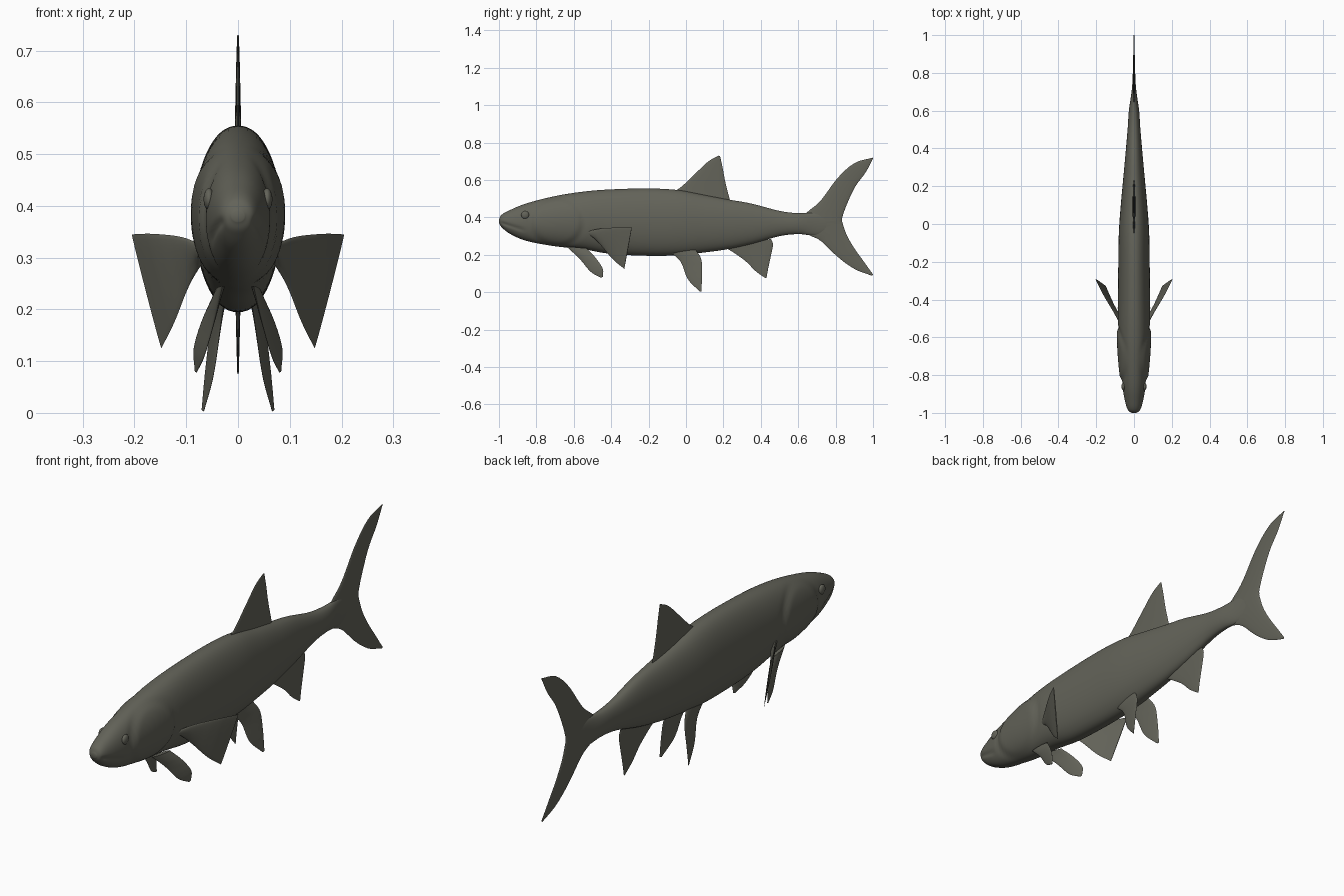
import bpy, bmesh, math
from mathutils import Vector

if "Cube" in bpy.data.objects:
    bpy.data.objects.remove(bpy.data.objects["Cube"], do_unlink=True)

# One dull olive skin colour
skin = bpy.data.materials.new("dark olive grey")
skin.use_nodes = True
colour = (0.125, 0.125, 0.1, 1)
skin.diffuse_color = colour
bsdf = skin.node_tree.nodes["Principled BSDF"]
bsdf.inputs["Base Color"].default_value = colour
bsdf.inputs["Roughness"].default_value = 0.7


def spline(points, steps):
    """Smooth curve through the points, in any dimension."""
    pts = [Vector(p) for p in points]
    pts = [2 * pts[0] - pts[1]] + pts + [2 * pts[-1] - pts[-2]]
    out = []
    for i in range(1, len(pts) - 2):
        a, b, c, d = pts[i - 1:i + 3]
        for k in range(steps):
            t = k / steps
            out.append(b + (c - a) * t / 2 + (2 * a - 5 * b + 4 * c - d) * t * t / 2
                       + (3 * b - a - 3 * c + d) * t ** 3 / 2)
    return out + [pts[-2]]


def loft(name, rings):
    """Closed skin over a row of equal rings."""
    bm = bmesh.new()
    rows = [[bm.verts.new(p) for p in ring] for ring in rings]
    for r, s in zip(rows, rows[1:]):
        for i in range(len(r)):
            j = (i + 1) % len(r)
            bm.faces.new((r[i], r[j], s[j], s[i]))
    bm.faces.new(rows[0])
    bm.faces.new(rows[-1])
    bmesh.ops.recalc_face_normals(bm, faces=bm.faces)
    return finish(name, bm)


def finish(name, bm):
    mesh = bpy.data.meshes.new(name)
    bm.to_mesh(mesh)
    bm.free()
    mesh.materials.append(skin)
    ob = bpy.data.objects.new(name, mesh)
    bpy.context.collection.objects.link(ob)
    bpy.ops.object.select_all(action="DESELECT")
    bpy.context.view_layer.objects.active = ob
    ob.select_set(True)
    bpy.ops.object.shade_smooth_by_angle(angle=math.radians(50))
    return ob


def fin(name, lead, trail, thick, side=1):
    """Lens-section blade between a leading and a trailing edge."""
    flip = Vector((side, 1, 1))
    steps, chord = 24, 24

    def even(points):
        c = spline(points, 12)
        return [c[round(i * (len(c) - 1) / steps)] * flip for i in range(steps + 1)]

    a, b = even(lead), even(trail)
    normal = (a[-1] - a[0]).cross(b[steps // 2] - a[steps // 2]).normalized()
    rings = []
    for i in range(steps + 1):
        half = thick * (1 - 0.8 * i / steps)
        ring = []
        for k in range(chord):
            ang = math.tau * k / chord
            ring.append(a[i].lerp(b[i], 0.5 - 0.5 * math.cos(ang))
                        + normal * half * math.sin(ang))
        rings.append(ring)
    return loft(name, rings)


def flat(points):
    return [(0, y, z) for y, z in points]


def ramp(v, lo, hi):
    t = min(1, max(0, (v - lo) / (hi - lo)))
    return t * t * (3 - 2 * t)


def relief(y, z):
    """Sideways relief of the head: gill cover, mouth line."""
    r = math.hypot((y + 0.69) / 0.135, (z - 0.375) / 0.125)
    cover = 0.007 * (1 - ramp(r, 0.85, 1.02))
    dip = 0.004 * math.exp(-((r - 1.08) / 0.08) ** 2)
    along = ramp(y, -1.0, -0.97) * (1 - ramp(y, -0.89, -0.85))
    mouth = 0.005 * along * math.exp(-((z - 0.375 + 0.33 * (y + 1)) / 0.009) ** 2)
    return cover - dip - mouth


# Body: y, top, bottom, half width
profile = [(-1.0, .39, .37, .012), (-.985, .415, .347, .032), (-.94, .44, .312, .047),
           (-.85, .476, .274, .063), (-.7, .514, .246, .079), (-.55, .538, .23, .085),
           (-.4, .55, .205, .085), (-.2, .555, .195, .083), (-.04, .546, .198, .08),
           (.1, .52, .213, .07), (.22, .497, .23, .059), (.35, .474, .258, .047),
           (.5, .435, .3, .034), (.6, .423, .311, .027), (.7, .425, .305, .013),
           (.8, .41, .34, .004)]
rings = []
for y, top, bottom, width in spline(profile, 9):
    ring = []
    for k in range(64):
        ang = math.tau * k / 64
        c, s = math.cos(ang), math.sin(ang)
        z = (top + bottom) / 2 + (top - bottom) / 2 * s
        x = width * math.copysign(abs(c) ** 0.92, c) + relief(y, z) * c
        ring.append((x, y, z))
    rings.append(ring)
loft("body", rings)

# Fins on the middle line
fin("dorsal_fin",
    flat([(-.09, .53), (-.03, .56), (.05, .635), (.12, .70), (.175, .73)]),
    flat([(.24, .475), (.225, .53), (.208, .60), (.195, .67), (.182, .728)]), .008)
fin("anal_fin",
    flat([(.19, .25), (.25, .215), (.32, .165), (.37, .115), (.42, .078)]),
    flat([(.455, .285), (.465, .255), (.455, .2), (.44, .13), (.43, .075)]), .007)
fin("upper_tail_lobe",
    flat([(.58, .365), (.65, .43), (.72, .49), (.81, .61), (.9, .69), (1, .72)]),
    flat([(.835, .385), (.837, .405), (.86, .47), (.905, .565), (.96, .64), (1, .715)]), .009)
fin("lower_tail_lobe",
    flat([(.58, .365), (.65, .31), (.72, .275), (.81, .19), (.9, .125), (.995, .088)]),
    flat([(.835, .385), (.837, .37), (.86, .305), (.9, .235), (.95, .165), (1, .095)]), .009)

# Paired fins and eyes
for word, side in (("left", 1), ("right", -1)):
    fin(word + "_pectoral_fin",
        [(.07, -.53, .325), (.11, -.46, .34), (.165, -.37, .346), (.205, -.29, .345)],
        [(.07, -.49, .29), (.095, -.45, .245), (.123, -.39, .175), (.148, -.33, .125)],
        .009, side)
    fin(word + "_throat_fin",
        [(.03, -.64, .245), (.045, -.57, .18), (.065, -.51, .11), (.08, -.455, .078)],
        [(.04, -.53, .235), (.068, -.48, .18), (.085, -.445, .125), (.083, -.445, .082)],
        .008, side)
    fin(word + "_pelvic_fin",
        [(.025, -.1, .225), (.034, -.03, .165), (.048, .01, .07), (.066, .075, .003)],
        [(.035, .05, .23), (.05, .082, .175), (.062, .085, .09), (.07, .083, .006)],
        .007, side)
    bm = bmesh.new()
    bmesh.ops.create_uvsphere(bm, u_segments=24, v_segments=16, radius=0.021)
    for v in bm.verts:
        v.co = Vector((v.co.x * 0.5 + 0.056 * side, v.co.y - 0.86, v.co.z + 0.413))
    finish(word + "_eye", bm)
